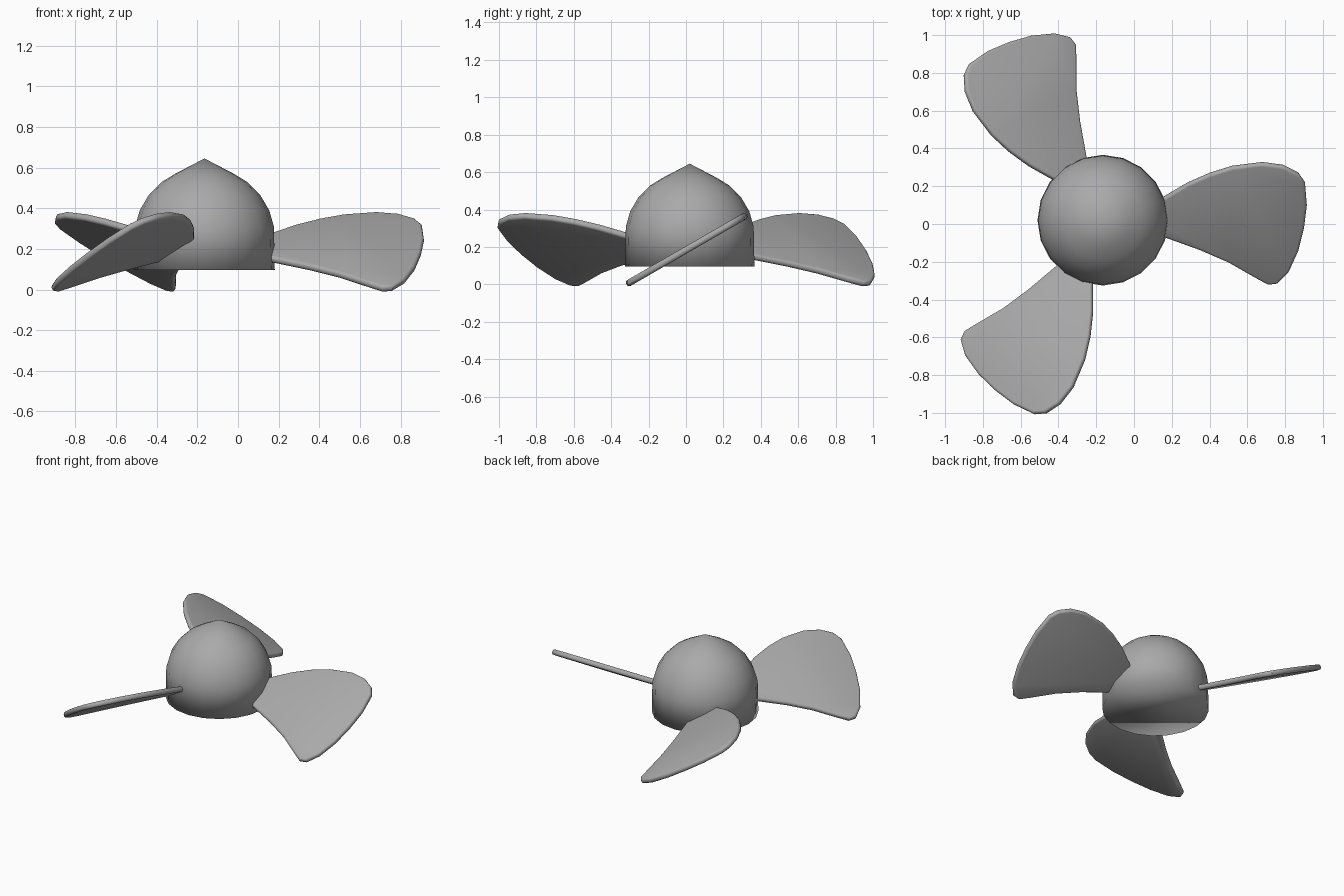
import bpy, bmesh, math
from mathutils import Matrix, Vector

cube = bpy.data.objects.get("Cube")
if cube:
    bpy.data.objects.remove(cube, do_unlink=True)

HUB = Vector((-0.165, 0.02, 0))
RADIUS = 0.346
SIDES = 20
PITCH = math.radians(30)
BLADE_Z = 0.195
THICK = 0.036

grey = bpy.data.materials.new("plain_grey")
grey.use_nodes = True
grey.diffuse_color = (0.4, 0.4, 0.4, 1)
grey.node_tree.nodes["Principled BSDF"].inputs["Base Color"].default_value = grey.diffuse_color


def finish(bm, name):
    bmesh.ops.recalc_face_normals(bm, faces=bm.faces)
    mesh = bpy.data.meshes.new(name)
    bm.to_mesh(mesh)
    bm.free()
    mesh.materials.append(grey)
    obj = bpy.data.objects.new(name, mesh)
    bpy.context.collection.objects.link(obj)
    mesh.shade_smooth()
    return obj


# Hub: straight skirt, round dome and a slightly pointed tip
bm = bmesh.new()
profile = [(RADIUS, 0.095)] + [
    (RADIUS * math.cos(math.radians(a)), 0.255 + RADIUS * math.sin(math.radians(a)))
    for a in (9, 23, 38, 52, 65)]
rings = []
for r, z in profile:
    rings.append([bm.verts.new((r * math.cos(i * math.tau / SIDES),
                                r * math.sin(i * math.tau / SIDES), z)) for i in range(SIDES)])
for low, high in zip(rings, rings[1:]):
    for i in range(SIDES):
        j = (i + 1) % SIDES
        bm.faces.new((low[i], low[j], high[j], high[i]))
tip = bm.verts.new((0, 0, 0.645))
for i in range(SIDES):
    bm.faces.new((rings[-1][i], rings[-1][(i + 1) % SIDES], tip))
bm.faces.new(rings[0][::-1])
hub = finish(bm, "hub")
hub.location = HUB

# Blade outline as seen from above, root inside the hub
outline = [(0.02, -0.02), (0.17, -0.07), (0.35, -0.135), (0.5, -0.2), (0.64, -0.28),
           (0.71, -0.318), (0.76, -0.312), (0.82, -0.25), (0.87, -0.14), (0.9, -0.02),
           (0.915, 0.1), (0.905, 0.22), (0.87, 0.27), (0.79, 0.31), (0.68, 0.325),
           (0.52, 0.305), (0.4, 0.268), (0.28, 0.215), (0.17, 0.15), (0.02, 0.06)]


def make_blade(name, turn):
    bm = bmesh.new()
    # Undo the foreshortening so the tilted blade keeps its outline
    flat = [bm.verts.new((x - HUB.x, (y - HUB.y) / math.cos(PITCH), -THICK / 2))
            for x, y in outline]
    face = bm.faces.new(flat)
    grown = bmesh.ops.extrude_face_region(bm, geom=[face])["geom"]
    top = [v for v in grown if isinstance(v, bmesh.types.BMVert)]
    bmesh.ops.translate(bm, verts=top, vec=(0, 0, THICK))
    # Rounded rim
    rim = [e for e in bm.edges if abs(e.verts[0].co.z - e.verts[1].co.z) < 0.001]
    bmesh.ops.bevel(bm, geom=rim, offset=0.015, offset_type='OFFSET',
                    segments=3, profile=0.5, affect='EDGES')
    blade = finish(bm, name)
    blade.matrix_world = (Matrix.Translation(HUB + Vector((0, 0, BLADE_Z)))
                          @ Matrix.Rotation(turn, 4, 'Z')
                          @ Matrix.Rotation(PITCH, 4, 'X'))
    bpy.ops.object.select_all(action='DESELECT')
    blade.select_set(True)
    bpy.context.view_layer.objects.active = blade
    bpy.ops.object.shade_smooth_by_angle(angle=math.radians(40))


for k, side in enumerate(("left", "back", "front")):
    make_blade(side + "_blade", k * math.tau / 3)
